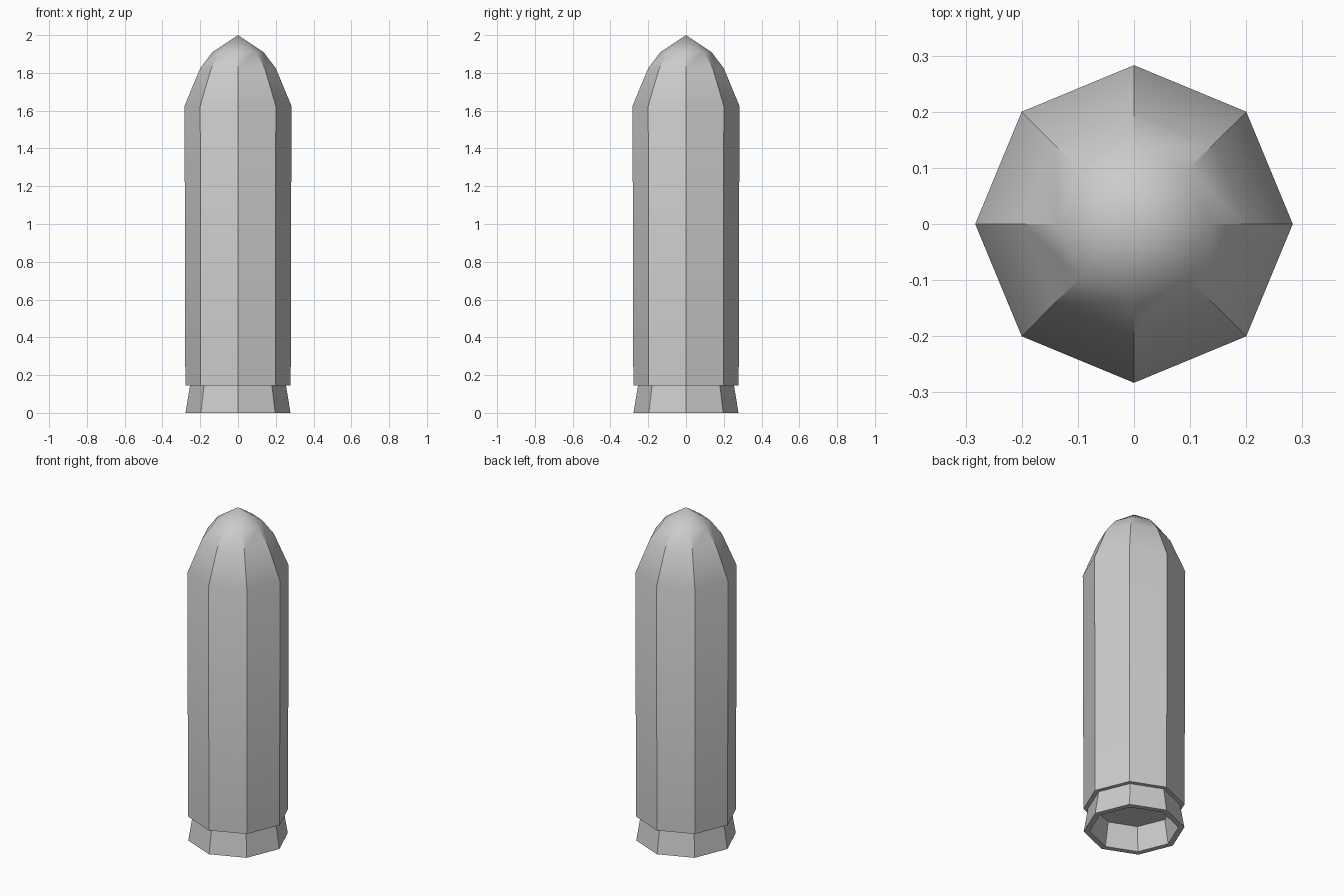
import bpy
import bmesh
from math import cos, sin, pi, radians

SIDES = 8

cube = bpy.data.objects.get("Cube")
if cube:
    bpy.data.objects.remove(cube, do_unlink=True)

grey = bpy.data.materials.new("plain_grey")
grey.use_nodes = True
COLOUR = (0.6, 0.6, 0.6, 1)
grey.diffuse_color = COLOUR
grey.node_tree.nodes["Principled BSDF"].inputs["Base Color"].default_value = COLOUR


def lathe(name, profile, closed=False):
    """Turn (radius, height) points into an eight-sided solid; radius 0 is a tip."""
    bm = bmesh.new()
    rings = []
    for r, z in profile:
        if r == 0:
            rings.append([bm.verts.new((0, 0, z))] * SIDES)
        else:
            angles = [2 * pi * i / SIDES for i in range(SIDES)]
            rings.append([bm.verts.new((r * cos(a), r * sin(a), z)) for a in angles])
    pairs = list(zip(rings, rings[1:]))
    if closed:
        pairs.append((rings[-1], rings[0]))
    else:
        bm.faces.new(rings[0][::-1])
    for low, high in pairs:
        for i in range(SIDES):
            j = (i + 1) % SIDES
            corners = dict.fromkeys((low[i], low[j], high[j], high[i]))
            bm.faces.new(list(corners))
    bmesh.ops.recalc_face_normals(bm, faces=bm.faces)
    mesh = bpy.data.meshes.new(name)
    bm.to_mesh(mesh)
    bm.free()
    mesh.materials.append(grey)
    obj = bpy.data.objects.new(name, mesh)
    bpy.context.collection.objects.link(obj)
    bpy.ops.object.select_all(action='DESELECT')
    obj.select_set(True)
    bpy.context.view_layer.objects.active = obj
    bpy.ops.object.shade_smooth_by_angle(angle=radians(30))
    return obj


# Body with a slightly tapered barrel and a faceted nose
lathe("body", [(0.279, 0.145), (0.283, 1.625), (0.2, 1.825), (0.135, 1.91), (0, 2)])

# Hollow flared nozzle under the body
lathe("nozzle", [(0.278, 0), (0.254, 0.145), (0.221, 0.145), (0.245, 0)], closed=True)
